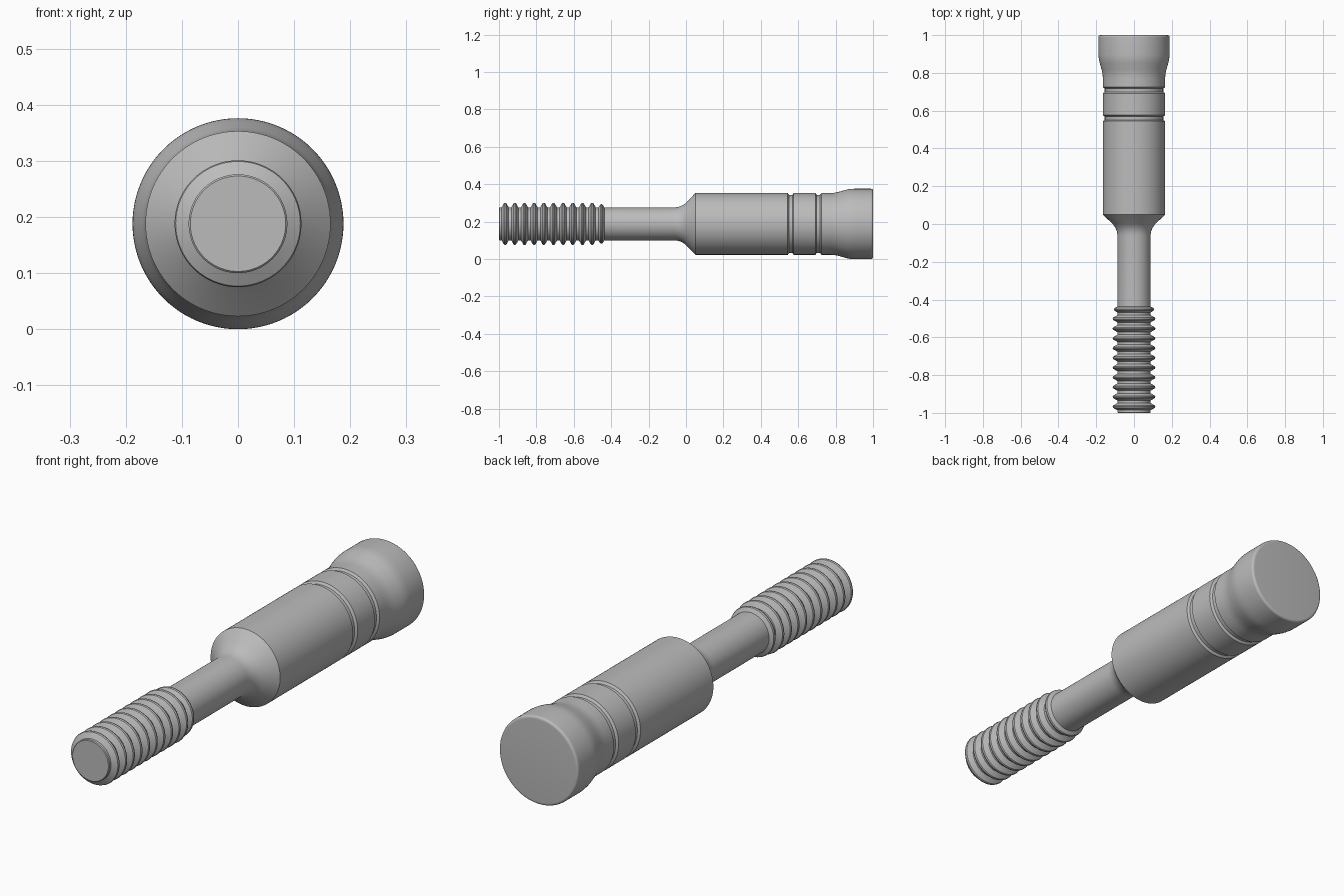
import bpy, bmesh, math
from mathutils import Vector

cube = bpy.data.objects.get("Cube")
if cube:
    bpy.data.objects.remove(cube)

SEGMENTS = 96
AXIS_Z = 0.188          # height of the long axis, also the largest radius
SHAFT, CREST, BODY = 0.088, 0.113, 0.165

steel = bpy.data.materials.new("plain grey steel")
steel.use_nodes = True
grey = (0.5, 0.5, 0.5, 1)
steel.diffuse_color = grey
steel.node_tree.nodes["Principled BSDF"].inputs["Base Color"].default_value = grey


def rounded(before, corner, after, reach, steps=6):
    """Points of a fillet that replaces one corner of a profile."""
    b, c, a = Vector(before), Vector(corner), Vector(after)
    p = c + (b - c).normalized() * reach
    q = c + (a - c).normalized() * reach
    ts = [i / steps for i in range(steps + 1)]
    return [tuple(p * (1 - t) ** 2 + c * 2 * t * (1 - t) + q * t * t) for t in ts]


def lathe(name, profile):
    """Turn a (y, radius) profile around the long axis; radius 0 closes an end."""
    bm = bmesh.new()
    verts = [bm.verts.new((r, y, AXIS_Z)) for y, r in profile]
    edges = [bm.edges.new(pair) for pair in zip(verts, verts[1:])]
    bmesh.ops.spin(bm, geom=verts + edges, cent=(0, 0, AXIS_Z), axis=(0, 1, 0),
                   angle=math.tau, steps=SEGMENTS, use_merge=True)
    bmesh.ops.remove_doubles(bm, verts=bm.verts, dist=1e-5)
    # Point every face away from the axis, or outward along it on the end caps
    bm.normal_update()
    for f in bm.faces:
        c = f.calc_center_median()
        out = Vector((c.x, 0, c.z - AXIS_Z))
        if abs(f.normal.y) > 0.99:
            out = Vector((0, c.y, 0))
        if f.normal.dot(out) < 0:
            f.normal_flip()
    mesh = bpy.data.meshes.new(name)
    bm.to_mesh(mesh)
    bm.free()
    mesh.materials.append(steel)
    obj = bpy.data.objects.new(name, mesh)
    bpy.context.collection.objects.link(obj)
    bpy.ops.object.select_all(action='DESELECT')
    obj.select_set(True)
    bpy.context.view_layer.objects.active = obj
    bpy.ops.object.shade_smooth_by_angle(angle=math.radians(30))
    return obj


# Threaded end: ten identical ridges and a lower run-out collar
PITCH = 0.0517
thread = [(-1, 0), (-1, 0.085), (-0.997, SHAFT)]
for i in range(10):
    y = -0.967 + i * PITCH
    thread += [(y - 0.019, SHAFT), (y - 0.006, CREST - 0.002), (y, CREST),
               (y + 0.006, CREST - 0.002), (y + 0.019, SHAFT)]
thread += [(-0.469, SHAFT), (-0.458, 0.104), (-0.452, 0.106),
           (-0.446, 0.104), (-0.437, SHAFT)]
lathe("threaded_end", thread)

# Plain shaft, flaring through a fillet into the shoulder cone
start, bend, rim = (-0.437, SHAFT), (-0.024, SHAFT), (0.05, BODY)
lathe("shaft_and_shoulder", [start] + rounded(start, bend, rim, 0.04) + [rim])

# Main body with two shallow grooves
body = [(0.05, BODY)]
for y in (0.56, 0.708):
    body += [(y - 0.016, BODY), (y - 0.009, BODY - 0.010),
             (y + 0.009, BODY - 0.010), (y + 0.016, BODY)]
lathe("grooved_body", body)

# Flared head with a softened rear edge
neck, low, high = (0.724, BODY), (0.795, BODY), (0.875, AXIS_Z)
edge, centre = (1, AXIS_Z), (1, 0)
head = [neck] + rounded(neck, low, high, 0.025) + rounded(low, high, edge, 0.025)
head += rounded(high, edge, centre, 0.012) + [centre]
lathe("flared_head", head)
